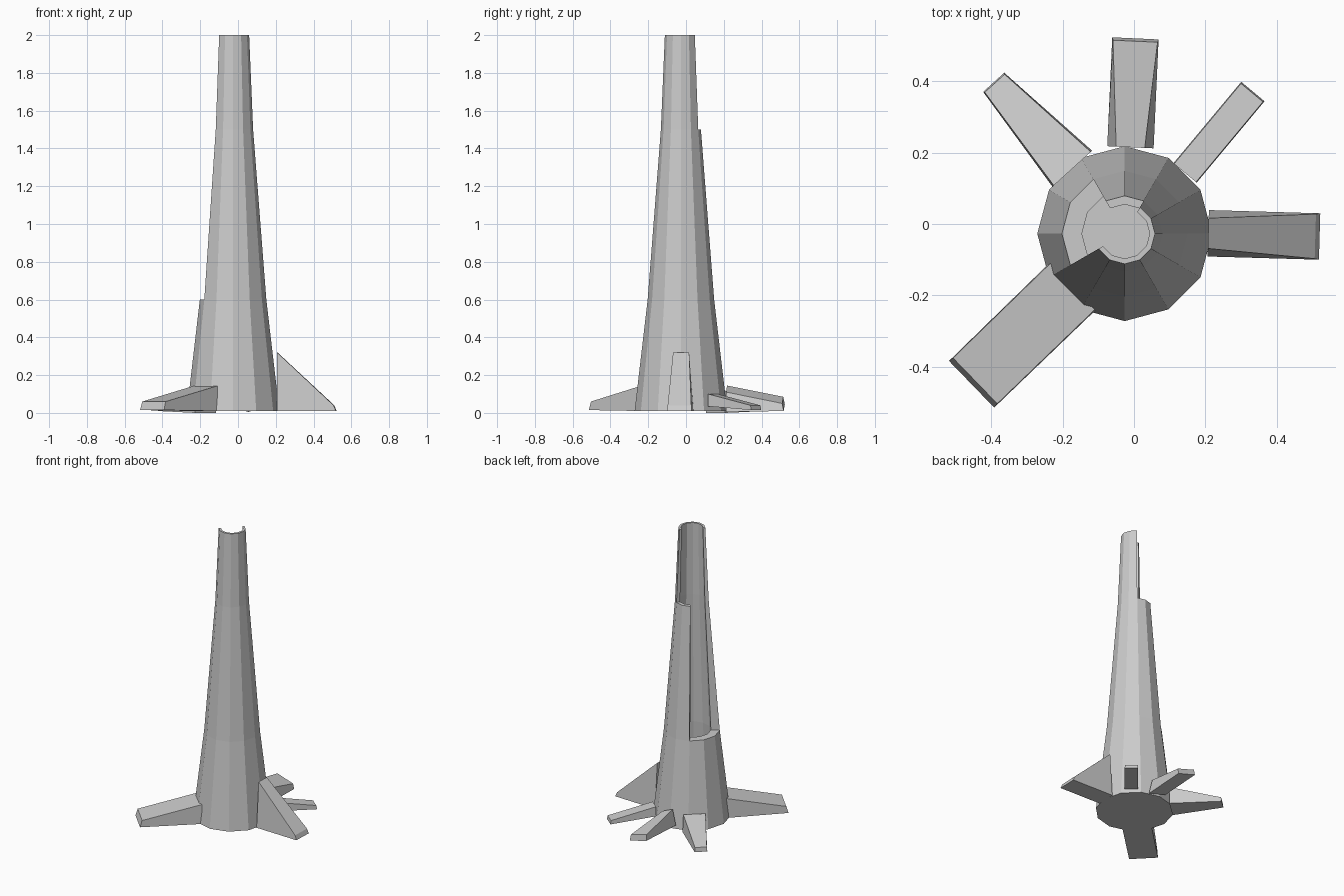
import bpy
import bmesh
from math import cos, sin, radians
from mathutils import Vector

if "Cube" in bpy.data.objects:
    bpy.data.objects.remove(bpy.data.objects["Cube"])

CX, CY = -0.026, -0.027
N = 12


def make_object(name, bm):
    bmesh.ops.recalc_face_normals(bm, faces=bm.faces)
    mesh = bpy.data.meshes.new(name)
    bm.to_mesh(mesh)
    bm.free()
    obj = bpy.data.objects.new(name, mesh)
    bpy.context.collection.objects.link(obj)
    return obj


# Hollow trunk: each of the 12 wall sectors stops at its own broken height
def hollow_trunk():
    bm = bmesh.new()
    outer_profile = [(0.245, 0.01), (0.176, 0.6), (0.106, 1.5), (0.085, 2.0)]
    inner_profile = [(0.17, 0.03), (0.12, 0.6), (0.082, 1.5), (0.07, 2.0)]

    def ring(r, z):
        return [bm.verts.new((CX + r * cos(radians(30 * i)),
                              CY + r * sin(radians(30 * i)), z)) for i in range(N)]

    outer = [ring(*p) for p in outer_profile]
    inner = [ring(*p) for p in inner_profile]
    levels = [3, 3, 2, 2, 1, 1, 1, 3, 3, 3, 3, 3]
    for i in range(N):
        j = (i + 1) % N
        for k in range(levels[i]):
            for w in (outer, inner):
                bm.faces.new((w[k][i], w[k][j], w[k + 1][j], w[k + 1][i]))
        # broken rim
        t = levels[i]
        bm.faces.new((outer[t][i], outer[t][j], inner[t][j], inner[t][i]))
        # exposed vertical break beside the next sector
        lo, hi = sorted((levels[i], levels[j]))
        for k in range(lo, hi):
            bm.faces.new((outer[k][j], outer[k + 1][j], inner[k + 1][j], inner[k][j]))
    # base and hollow floor
    bm.faces.new(outer[0])
    bm.faces.new(inner[0])
    bm.verts.ensure_lookup_table()
    for v in [v for v in bm.verts if not v.link_faces]:
        bm.verts.remove(v)
    return make_object("trunk", bm)


# Root: tapered block from centre point a to b.
# near / far = (bottom width, top width, bottom z, top z); lift raises the left side
def root(name, a, b, near, far, lift=0.0, overhang=0.008):
    bm = bmesh.new()
    a, b = Vector(a), Vector(b)
    d = (b - a).normalized()
    side = Vector((-d.y, d.x))
    loops = []
    for p, (wb, wt, zb, zt), back in ((a, near, 0), (b, far, overhang)):
        q = p - d * back
        loops.append([bm.verts.new((*(c + side * s * w / 2), z + (lift if s > 0 else 0)))
                      for c, s, w, z in ((p, -1, wb, zb), (p, 1, wb, zb),
                                         (q, 1, wt, zt), (q, -1, wt, zt))])
    n, f = loops
    bm.faces.new(n)
    bm.faces.new(f)
    for i in range(4):
        j = (i + 1) % 4
        bm.faces.new((n[i], n[j], f[j], f[i]))
    return make_object(name, bm)


hollow_trunk()
root("right_root", (0.208, -0.026), (0.52, -0.035),
     (0.13, 0.085, 0.01, 0.32), (0.13, 0.125, 0.01, 0.04), overhang=0.012)
root("back_root", (-0.01, 0.215), (0.004, 0.52),
     (0.13, 0.08, 0.005, 0.11), (0.13, 0.125, 0.01, 0.05), lift=0.035)
root("back_right_root", (0.143, 0.143), (0.333, 0.371),
     (0.085, 0.08, 0.035, 0.10), (0.085, 0.08, 0.015, 0.04), overhang=0.004)
root("back_left_root", (-0.173, 0.155), (-0.393, 0.397),
     (0.15, 0.14, 0.0, 0.12), (0.08, 0.075, 0.01, 0.04), overhang=0.004)
root("front_left_root", (-0.172, -0.175), (-0.455, -0.449),
     (0.185, 0.18, 0.01, 0.143), (0.182, 0.178, 0.015, 0.06), overhang=0.014)
